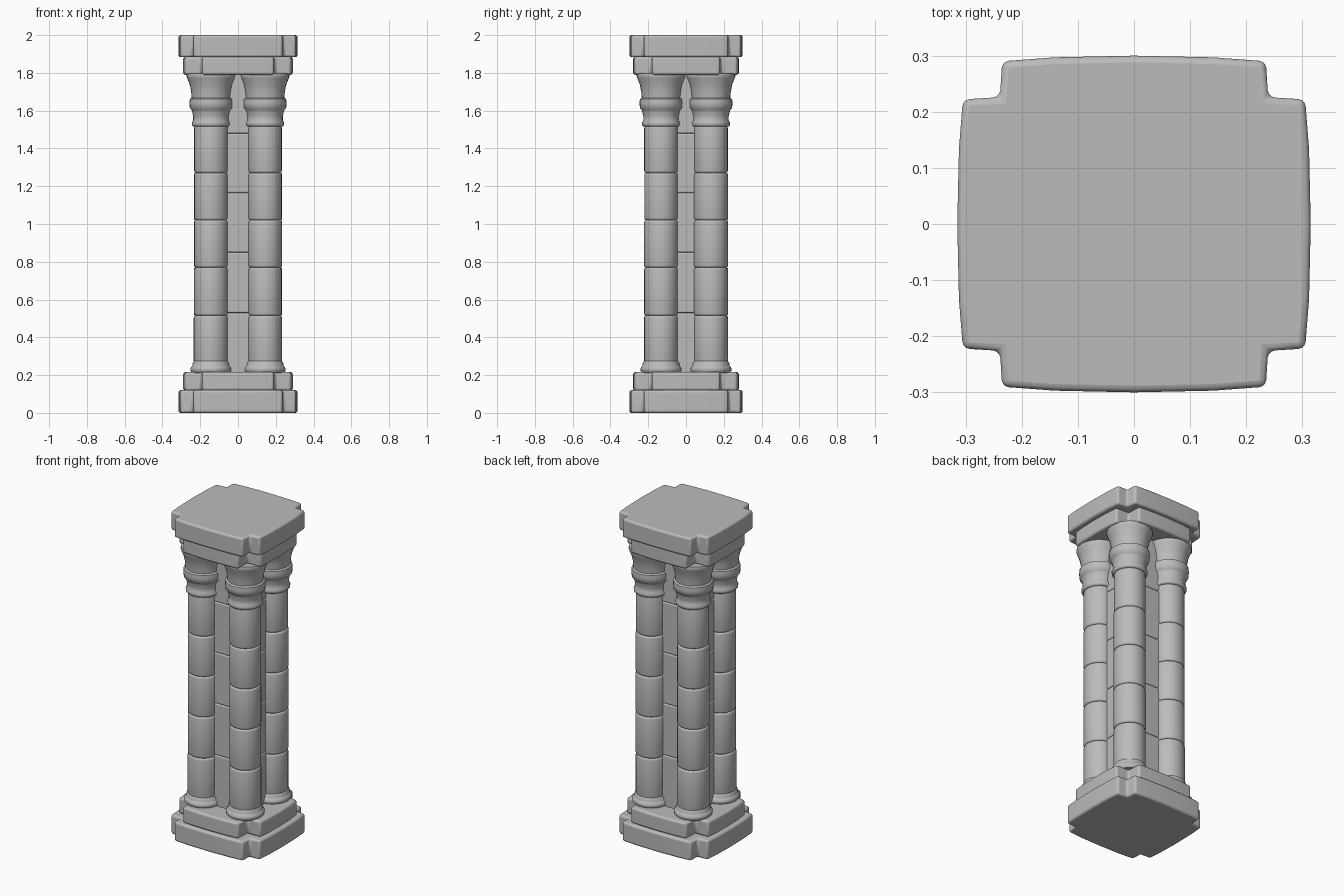
import bpy, bmesh, math, random

random.seed(4)
cube = bpy.data.objects.get("Cube")
if cube:
    bpy.data.objects.remove(cube, do_unlink=True)

STONE = (0.5, 0.5, 0.5, 1)
stone = bpy.data.materials.new("grey_stone")
stone.use_nodes = True
stone.diffuse_color = STONE
bsdf = stone.node_tree.nodes["Principled BSDF"]
bsdf.inputs["Base Color"].default_value = STONE
bsdf.inputs["Roughness"].default_value = 0.8


def finish(name, bm, bevel=0, angle=35):
    """Turn a bmesh into a softly shaded stone object."""
    bmesh.ops.recalc_face_normals(bm, faces=bm.faces)
    mesh = bpy.data.meshes.new(name)
    bm.to_mesh(mesh)
    bm.free()
    mesh.materials.append(stone)
    obj = bpy.data.objects.new(name, mesh)
    bpy.context.collection.objects.link(obj)
    if bevel:
        mod = obj.modifiers.new("worn_edges", "BEVEL")
        mod.width, mod.segments, mod.limit_method = bevel, 3, "ANGLE"
        mod.angle_limit = math.radians(40)
    bpy.ops.object.select_all(action="DESELECT")
    obj.select_set(True)
    bpy.context.view_layer.objects.active = obj
    bpy.ops.object.shade_smooth_by_angle(angle=math.radians(angle))
    return obj


def notched_slab(name, hx, hy, nx, ny, z0, z1):
    """Slab with notched corners and slightly bowed sides."""
    bow = 0.01
    quarter = [(hx, 0), (hx - bow * 0.3, ny * 0.6), (hx - bow, ny), (nx + 0.004, ny + 0.004),
               (nx, hy - bow), (nx * 0.6, hy - bow * 0.3), (0, hy)]
    half = quarter + [(-x, y) for x, y in quarter[-2::-1]]
    outline = half + [(x, -y) for x, y in half[-2:0:-1]]
    bm = bmesh.new()
    face = bm.faces.new([bm.verts.new((x, y, z0)) for x, y in outline])
    top = bmesh.ops.extrude_face_region(bm, geom=[face])["geom"]
    bmesh.ops.translate(bm, vec=(0, 0, z1 - z0),
                        verts=[v for v in top if isinstance(v, bmesh.types.BMVert)])
    return finish(name, bm, 0.012)


def lathe(name, x, y, profile, sides=32):
    """Revolve a radius and height profile about a vertical axis, with closed ends."""
    bm = bmesh.new()
    rings = [[bm.verts.new((x + r * math.cos(math.tau * i / sides),
                            y + r * math.sin(math.tau * i / sides), z))
              for i in range(sides)] for r, z in profile]
    for low, high in zip(rings, rings[1:]):
        for i in range(sides):
            j = (i + 1) % sides
            bm.faces.new((low[i], low[j], high[j], high[i]))
    bm.faces.new(rings[0])
    bm.faces.new(rings[-1])
    return finish(name, bm, angle=50)


# Stepped plinth and cap
notched_slab("plinth_lower", 0.315, 0.30, 0.235, 0.222, 0, 0.12)
notched_slab("plinth_upper", 0.29, 0.28, 0.19, 0.18, 0.118, 0.216)
notched_slab("cap_lower", 0.29, 0.28, 0.19, 0.18, 1.79, 1.885)
notched_slab("cap_upper", 0.315, 0.30, 0.235, 0.222, 1.883, 2.0)

# Central pier of stacked blocks
joints = [0.21, 0.53, 0.85, 1.165, 1.48, 1.795]
for z0, z1 in zip(joints, joints[1:]):
    bm = bmesh.new()
    bmesh.ops.create_cube(bm, size=1)
    bmesh.ops.scale(bm, vec=(0.32, 0.30, z1 - z0), verts=bm.verts)
    bmesh.ops.translate(bm, vec=(0, 0, (z0 + z1) / 2), verts=bm.verts)
    finish("pier_block", bm, 0.008)

# Four corner columns: moulded foot, five drums, flared capital
foot = [(0.1, 0.212), (0.108, 0.222), (0.109, 0.236), (0.102, 0.246),
        (0.098, 0.25), (0.098, 0.262), (0.09, 0.274)]
capital = [(0.092, 1.515), (0.1, 1.522), (0.101, 1.537), (0.094, 1.548), (0.094, 1.57),
           (0.1, 1.595), (0.103, 1.605), (0.112, 1.612), (0.114, 1.64), (0.112, 1.662),
           (0.102, 1.668), (0.105, 1.7), (0.113, 1.74), (0.126, 1.772), (0.13, 1.785),
           (0.127, 1.797)]
drum_joints = [0.262, 0.515, 0.77, 1.02, 1.27, 1.52]
for side, sx in (("left", 1), ("right", -1)):
    for end, sy in (("front", -1), ("back", 1)):
        x, y, label = 0.143 * sx, 0.132 * sy, f"{end}_{side}"
        lathe(label + "_column_foot", x, y, foot)
        lathe(label + "_column_capital", x, y, capital)
        for z0, z1 in zip(drum_joints, drum_joints[1:]):
            r = 0.09 + random.uniform(-0.0015, 0.0015)
            lathe(label + "_column_drum", x, y,
                  [(r - 0.008, z0), (r - 0.002, z0 + 0.004), (r, z0 + 0.012),
                   (r, z1 - 0.012), (r - 0.002, z1 - 0.004), (r - 0.008, z1)])
